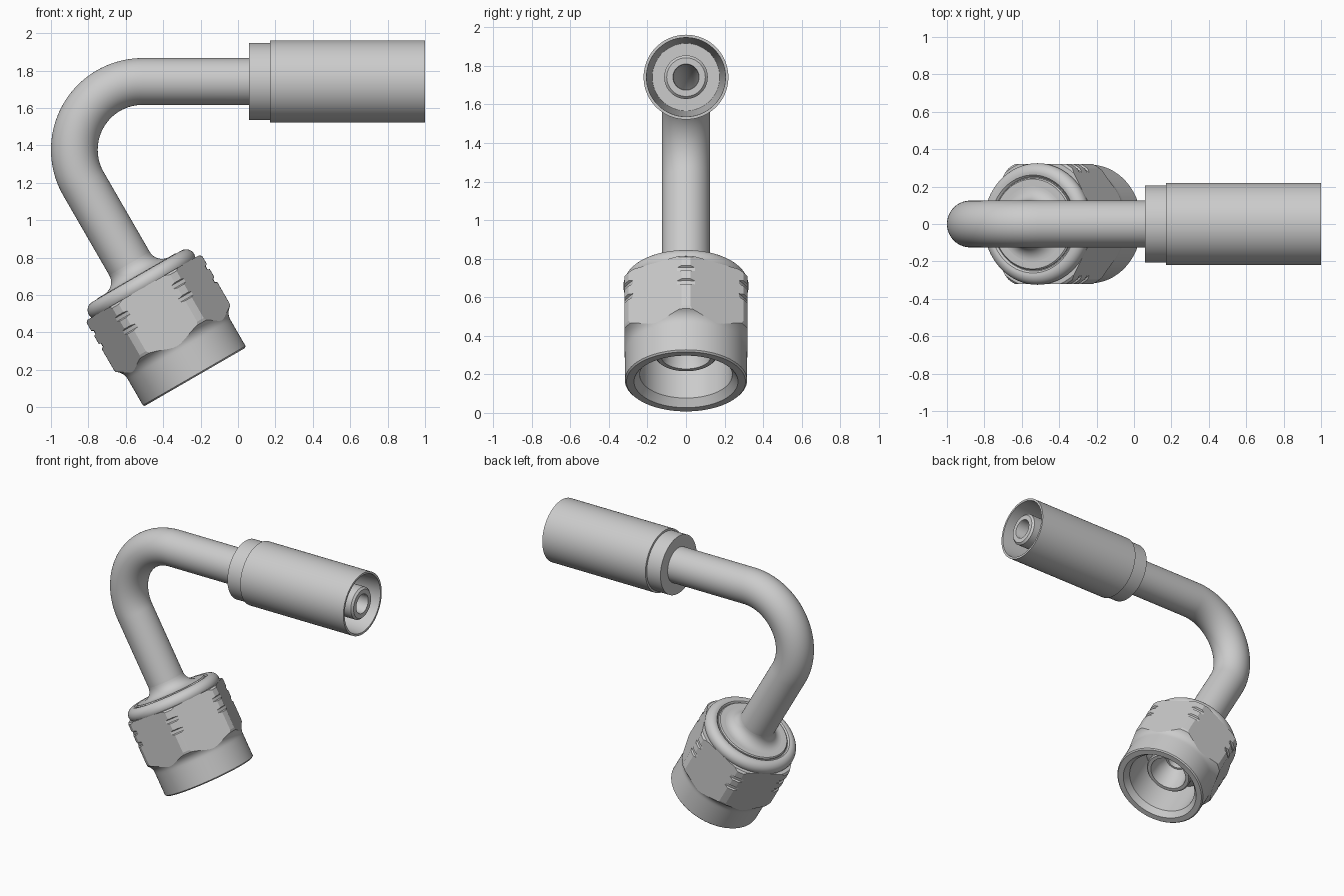
import bpy, bmesh
from math import cos, sin, pi, radians
from mathutils import Vector

if "Cube" in bpy.data.objects:
    bpy.data.objects.remove(bpy.data.objects["Cube"])

# Centreline: nut end face (t = 0) -> straight -> 120 degree bend -> straight to sleeve end
BEND_R, SEG = 0.365, 96
CENTRE = Vector((-0.51, 0, 1.377))
L1 = 1.192
L2 = BEND_R * radians(120)
L_END = L1 + L2 + 1.51


def frame(t):
    """Point and in-plane normal of the centreline at length t."""
    a = radians(210) - min(max(t - L1, 0), L2) / BEND_R
    e = Vector((cos(a), 0, sin(a)))
    along = Vector((sin(a), 0, -cos(a)))
    extra = min(t - L1, 0) + max(t - L1 - L2, 0)
    return CENTRE + e * BEND_R + along * extra, -e


def lathe(name, profile, flats=None, angle=25):
    """Closed (radius, length) profile turned around the centreline; optional hex flats."""
    bm = bmesh.new()
    rings = []
    for r, t in profile:
        p, n = frame(t)
        rings.append([bm.verts.new(p + r * (n * cos(2 * pi * i / SEG) + Vector((0, sin(2 * pi * i / SEG), 0))))
                      for i in range(SEG)])
    for k, ring in enumerate(rings):
        nxt = rings[(k + 1) % len(rings)]
        for i in range(SEG):
            j = (i + 1) % SEG
            bm.faces.new((ring[i], ring[j], nxt[j], nxt[i]))
    if flats:
        p, n = frame(0)
        for k in range(6):
            a = radians(30 + 60 * k)
            d = n * cos(a) + Vector((0, sin(a), 0))
            cut = bmesh.ops.bisect_plane(bm, geom=bm.verts[:] + bm.edges[:] + bm.faces[:], dist=1e-6,
                                         plane_co=p + d * flats, plane_no=d, clear_outer=True)
            edges = [g for g in cut['geom_cut'] if isinstance(g, bmesh.types.BMEdge)]
            bmesh.ops.holes_fill(bm, edges=edges, sides=0)
    bmesh.ops.recalc_face_normals(bm, faces=bm.faces[:])
    mesh = bpy.data.meshes.new(name)
    bm.to_mesh(mesh)
    bm.free()
    ob = bpy.data.objects.new(name, mesh)
    bpy.context.collection.objects.link(ob)
    bpy.ops.object.select_all(action='DESELECT')
    ob.select_set(True)
    bpy.context.view_layer.objects.active = ob
    bpy.ops.object.shade_smooth_by_angle(angle=radians(angle))
    return ob


def arc(r, t, rad, a0, a1, n=10):
    """Profile points on an arc; angle 0 points outward, 90 along the centreline."""
    return [(r + rad * cos(radians(a0 + (a1 - a0) * i / n)),
             t + rad * sin(radians(a0 + (a1 - a0) * i / n))) for i in range(n + 1)]


def at_x(x):
    return L_END - 1 + x


# Bent tube, narrowing to the hose stem, hollow all the way
bend = [L1 + L2 * i / 40 for i in range(41)]
lathe("bent_tube",
      [(0.125, 0.3)] + [(0.125, t) for t in bend] +
      [(0.125, at_x(0.14)), (0.113, at_x(0.16)), (0.113, at_x(0.985)), (0.1, at_x(0.998)),
       (0.068, at_x(0.998)), (0.065, at_x(0.99))] +
      [(0.065, t) for t in reversed(bend)] + [(0.065, 0.3)])

# Crimp sleeve with stepped collar and open end
lathe("hose_sleeve", [(0.12, at_x(0.06)), (0.207, at_x(0.06)), (0.207, at_x(0.17)), (0.22, at_x(0.172)),
                      (0.22, at_x(1)), (0.205, at_x(1)), (0.175, at_x(0.25)), (0.1, at_x(0.25))])

# Swivel nut: round skirt, hex section with paired corner grooves
grooves = []
for t in (0.395, 0.475):
    grooves += [(0.357, t - 0.016), (0.346, t - 0.010), (0.346, t + 0.010), (0.357, t + 0.016)]
lathe("swivel_nut",
      [(0.27, 0.0), (0.309, 0.0), (0.317, 0.008), (0.317, 0.155)] +
      arc(0.392, 0.17, 0.075, 180, 122, 8) + [(0.357, 0.25)] + grooves +
      [(0.357, 0.54), (0.345, 0.552), (0.24, 0.552), (0.24, 0.04)], flats=0.32, angle=15)

# Rolled bead closing the back of the nut
lathe("nut_bead", [(0.24, 0.54), (0.315, 0.54)] + arc(0.275, 0.572, 0.05, -30, 90, 14) +
      [(0.262, 0.62), (0.252, 0.61), (0.24, 0.61)])

# Back flange flaring into the tube
lathe("tube_flange", [(0.1, 0.56), (0.247, 0.56), (0.247, 0.618), (0.24, 0.625), (0.2, 0.625)] +
      arc(0.2, 0.7, 0.075, 270, 180, 10) + [(0.1, 0.7)])

# Seat nose inside the nut
lathe("seat_nose", [(0.128, 0.15), (0.152, 0.15), (0.16, 0.158), (0.16, 0.27), (0.245, 0.33),
                    (0.245, 0.4), (0.065, 0.4), (0.065, 0.32), (0.11, 0.25)])
